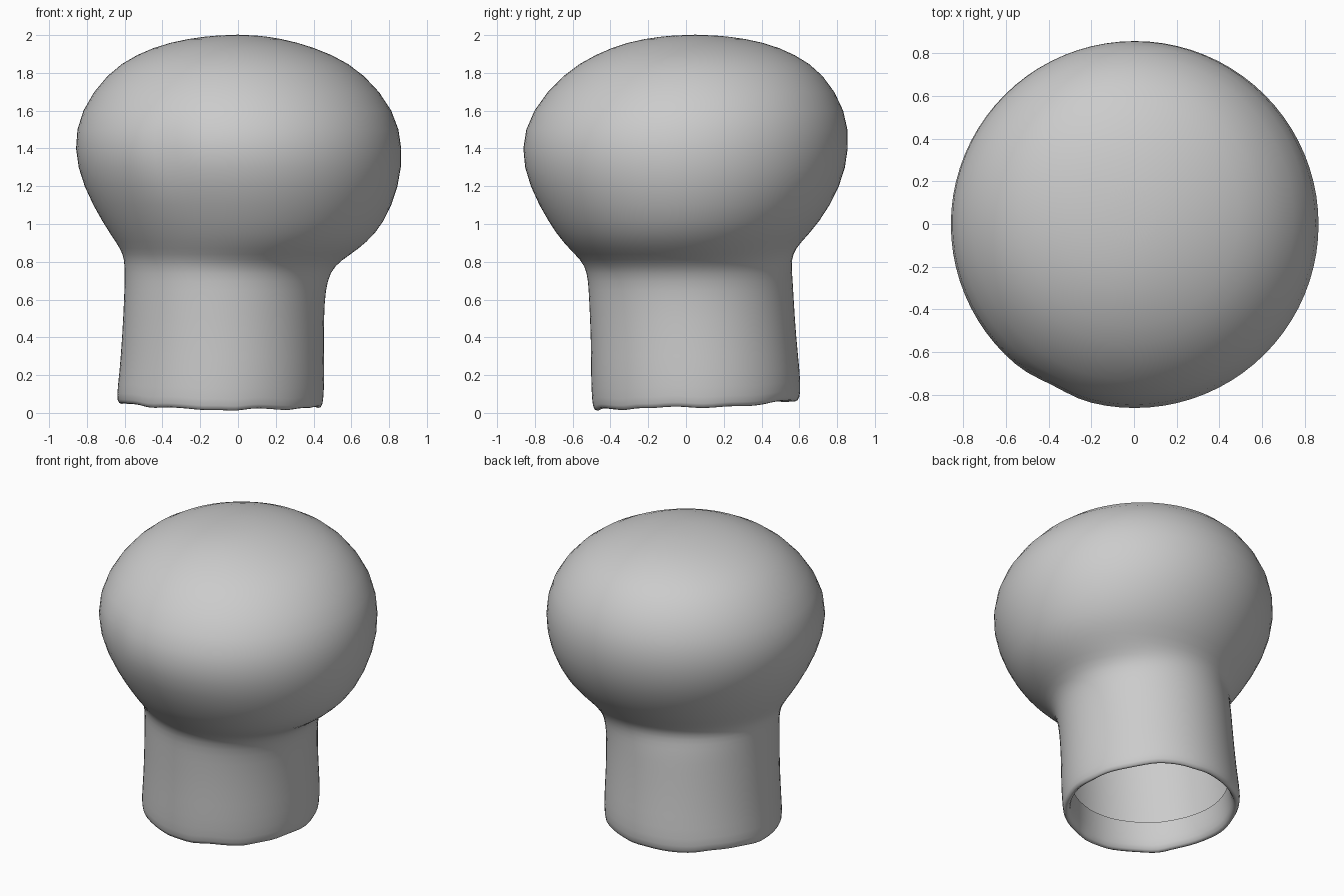
import bpy, bmesh, math, random
from mathutils import Vector

cube = bpy.data.objects.get("Cube")
if cube:
    bpy.data.objects.remove(cube)
random.seed(4)
SIDES = 40

# Cross-sections of the stem and cap: height, min x, max x, min y, max y
SECTIONS = [
    (0.03, -.635, .445, -.49, .595), (0.08, -.645, .455, -.50, .61),
    (0.2, -.63, .46, -.505, .605), (0.4, -.615, .455, -.505, .585),
    (0.6, -.605, .46, -.515, .572), (0.7, -.602, .475, -.52, .567),
    (0.78, -.602, .51, -.535, .56), (0.84, -.61, .6, -.59, .567),
    (0.9, -.645, .68, -.65, .605), (1.0, -.715, .775, -.725, .705),
    (1.2, -.825, .858, -.835, .825), (1.4, -.875, .878, -.882, .87),
    (1.6, -.84, .835, -.825, .853), (1.8, -.695, .67, -.65, .73),
    (1.9, -.54, .5, -.48, .58), (1.965, -.36, .31, -.31, .41),
    (1.995, -.17, .15, -.13, .22),
]
# Rim folded up inside the open stem
LIP = [(0.22, -.57, .39, -.44, .535), (0.1, -.58, .395, -.44, .545),
       (0.035, -.60, .41, -.455, .565)]

bm = bmesh.new()
ragged = [random.uniform(-.012, .012) for _ in range(SIDES)]


def add_ring(z, x0, x1, y0, y1):
    ring = []
    for i in range(SIDES):
        a = math.tau * i / SIDES
        x = (x0 + x1) / 2 + (x1 - x0) / 2 * math.cos(a)
        y = (y0 + y1) / 2 + (y1 - y0) / 2 * math.sin(a)
        # The cut end of the stem is slanted and a little uneven
        fade = max(0, 1 - z / .3)
        dz = fade * (.05 * y - .022 * x + .002 + ragged[i])
        ring.append(bm.verts.new((x, y, max(0, z + dz))))
    return ring


rings = [add_ring(*s) for s in LIP + SECTIONS]
for low, high in zip(rings, rings[1:]):
    for i in range(SIDES):
        j = (i + 1) % SIDES
        bm.faces.new((low[i], low[j], high[j], high[i]))

# Crown of the cap
crown = bm.verts.new((0, .05, 2.003))
for i in range(SIDES):
    bm.faces.new((rings[-1][i], rings[-1][(i + 1) % SIDES], crown))

# Small dimple on the cap
spot = Vector((-.4, -.78, 1.36))
dimple = min(bm.verts, key=lambda v: (v.co - spot).length)
dimple.co += Vector((.01, .03, 0))

mesh = bpy.data.meshes.new("mushroom")
bm.to_mesh(mesh)
bm.free()
mushroom = bpy.data.objects.new("mushroom", mesh)
bpy.context.collection.objects.link(mushroom)

# Plain grey
grey = bpy.data.materials.new("plain grey")
grey.use_nodes = True
colour = (.6, .6, .6, 1)
grey.diffuse_color = colour
grey.node_tree.nodes["Principled BSDF"].inputs["Base Color"].default_value = colour
mesh.materials.append(grey)

smooth = mushroom.modifiers.new("smooth", 'SUBSURF')
smooth.levels = smooth.render_levels = 1
for face in mesh.polygons:
    face.use_smooth = True
